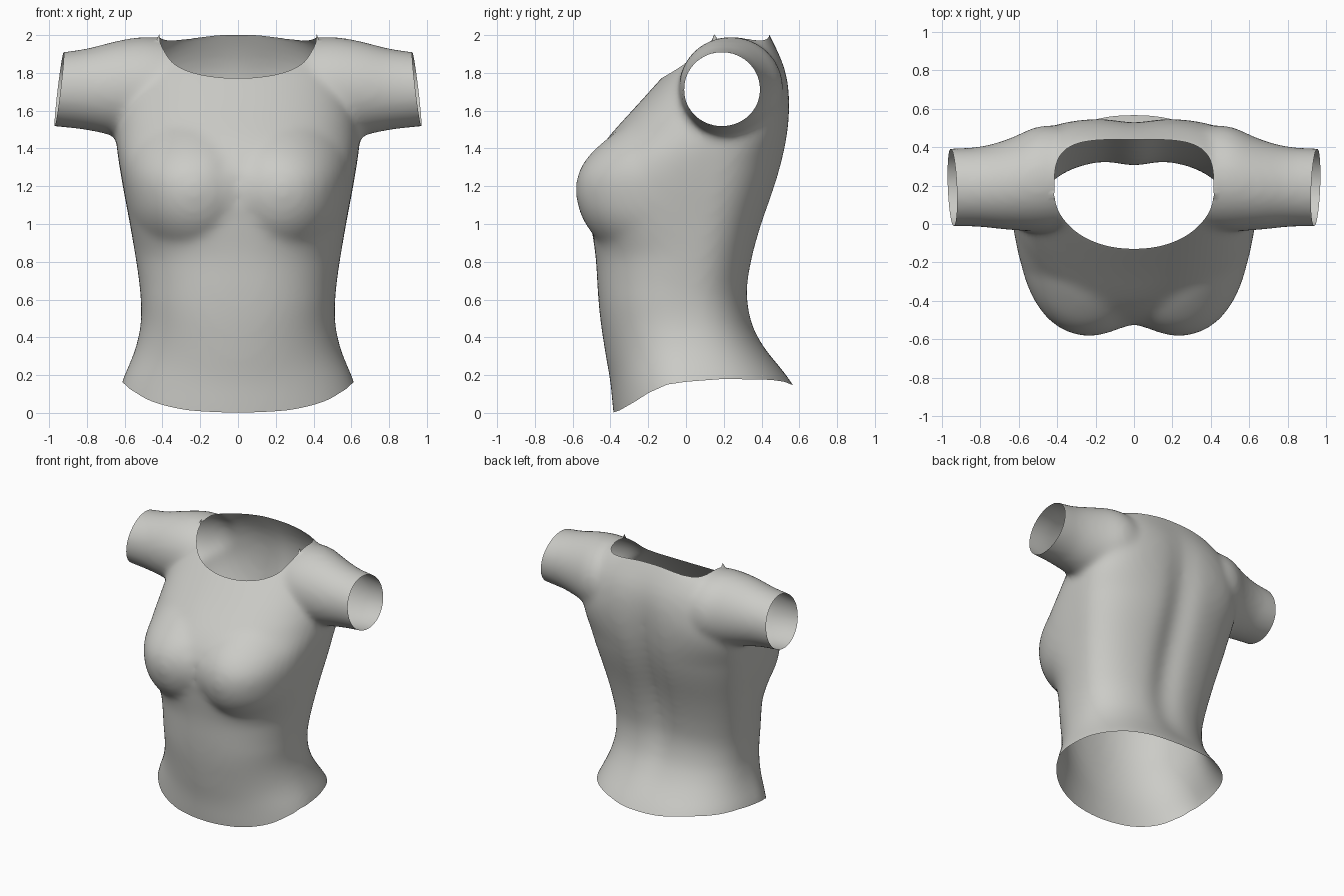
import bpy, bmesh, math

if "Cube" in bpy.data.objects:
    bpy.data.objects.remove(bpy.data.objects["Cube"])

# torso rings: height, half width, front y, back y
TORSO = [(-.12, .66, -.37, .70), (.0, .655, -.385, .655), (.17, .615, -.40, .555), (.3, .555, -.425, .45),
         (.4, .525, -.44, .385), (.5, .51, -.455, .347), (.65, .517, -.468, .33), (.8, .538, -.475, .355),
         (.9, .555, -.487, .38), (1.0, .572, -.505, .41), (1.2, .61, -.525, .48), (1.32, .63, -.505, .515),
         (1.42, .645, -.445, .535), (1.5, .645, -.378, .545), (1.6, .63, -.285, .552), (1.7, .60, -.195, .55),
         (1.8, .57, -.105, .535), (1.9, .515, -.01, .497), (1.96, .455, .06, .462), (2.01, .37, .14, .435),
         (2.05, .27, .19, .42)]
# sleeve rings: x, centre y, centre z, y radius, z radius
SLEEVE = [(.3, .24, 1.71, .26, .25), (.4, .24, 1.715, .275, .27), (.5, .238, 1.72, .278, .275),
          (.65, .205, 1.717, .237, .252), (.8, .193, 1.713, .207, .214), (1.05, .19, 1.71, .20, .185)]
HEM = [(-.6, .0), (-.39, .0), (-.35, .014), (-.27, .06), (-.2, .105), (-.1, .15), (0, .165),
       (.2, .18), (.45, .175), (.52, .165), (.62, .125)]
N = 128


def lerp(table, t):
    for a, b in zip(table, table[1:]):
        if t <= b[0]:
            f = max(0, (t - a[0]) / (b[0] - a[0]))
            return [p + (q - p) * f for p, q in zip(a, b)]
    return list(table[-1])


def smooth_table(table, step, width):
    # resample a table evenly, averaging to round off its corners
    lo, hi = table[0][0], table[-1][0]
    out = []
    for i in range(int((hi - lo) / step) + 1):
        z = lo + i * step
        w = min(width, z - lo, hi - z)
        rows = [lerp(table, z + w * k / 4) for k in range(-4, 5)]
        out.append([z] + [sum(r[c] for r in rows) / 9 for c in range(1, len(table[0]))])
    return out


def ramp(t, a, b):
    f = max(0, min(1, (t - a) / (b - a)))
    return f * f * (3 - 2 * f)


def loft(bm, rings):
    vs = [[bm.verts.new(p) for p in r] for r in rings]
    for a, b in zip(vs, vs[1:]):
        for i in range(N):
            j = (i + 1) % N
            bm.faces.new((a[i], a[j], b[j], b[i]))
    bm.faces.new(vs[0][::-1])
    bm.faces.new(vs[-1])


def torso_ring(z, w, front, back):
    yc = min(.2, max(.0, (z - .6) * .2))
    n_front = 1.95 + .35 * ramp(z, .2, .6) + .8 * ramp(z, .8, 1.1) * (1 - ramp(z, 1.2, 1.5)) - .2 * ramp(z, 1.6, 1.9)
    n_back = 2.4 + .7 * ramp(z, 1.3, 1.65)
    pts = []
    for i in range(N):
        a = 2 * math.pi * i / N
        c, s = math.cos(a), math.sin(a)
        n = n_front if s < 0 else n_back
        x = w * math.copysign(abs(c) ** (2 / n), c)
        y = abs(s) ** (2 / n)
        if s < 0:   # front with bust
            y = yc - (yc - front) * y
            rz = .26 if z < 1.17 else .34
            r2 = ((abs(x) - .32) / .275) ** 2 + ((z - 1.17) / rz) ** 2
            y -= .08 * max(0, 1 - r2) ** .8
        else:       # back with spine groove
            y = yc + (back - yc) * y
            y -= .045 * math.exp(-(x / .11) ** 2) * max(0, math.sin(math.pi * min(1, max(0, (z - .25) / 1.7))))
        pts.append((x, y, z))
    return pts


# closed body: torso and two sleeves
bm = bmesh.new()
loft(bm, [torso_ring(*r) for r in smooth_table(TORSO, .02, .06)])
for side in (-1, 1):
    loft(bm, [[(side * x, cy + ry * math.cos(side * 2 * math.pi * i / N), cz + rz * math.sin(side * 2 * math.pi * i / N))
               for i in range(N)] for x, cy, cz, ry, rz in smooth_table(SLEEVE, .025, .06)])
bmesh.ops.recalc_face_normals(bm, faces=bm.faces)
mesh = bpy.data.meshes.new("shirt")
bm.to_mesh(mesh)
bm.free()
shirt = bpy.data.objects.new("shirt", mesh)
bpy.context.collection.objects.link(shirt)

# fuse the parts into one soft surface
remesh = shirt.modifiers.new("fuse", 'REMESH')
remesh.mode = 'VOXEL'
remesh.voxel_size = .02
soft = shirt.modifiers.new("soften", 'SMOOTH')
soft.factor = .5
soft.iterations = 16
fused = bpy.data.meshes.new_from_object(shirt.evaluated_get(bpy.context.evaluated_depsgraph_get()))
shirt.modifiers.clear()
shirt.data = fused


def hem_height(x, y):
    return lerp(HEM, y)[1]


def neck_height(x, y):
    d = y - .15
    if d < 0:
        s = abs(x / .415) ** 2.1 + abs(d / .30) ** 2.1 - 1
    else:
        s = abs(x / .415) ** 4 + abs(d / .29) ** 4 - 1
    return max(1.6, 1.98 + 1.5 * min(s, 2))


def cut(bm, height, above):
    # flatten the curved cut, slice it, and bend it back
    for v in bm.verts:
        v.co.z -= height(v.co.x, v.co.y)
    bmesh.ops.bisect_plane(bm, geom=bm.verts[:] + bm.edges[:] + bm.faces[:], plane_co=(0, 0, 0),
                           plane_no=(0, 0, 1), clear_outer=above, clear_inner=not above)
    for v in bm.verts:
        v.co.z += height(v.co.x, v.co.y)


# open the hem, neck and sleeve ends
bm = bmesh.new()
bm.from_mesh(fused)
cut(bm, hem_height, False)
cut(bm, neck_height, True)
for side in (-1, 1):
    bmesh.ops.bisect_plane(bm, geom=bm.verts[:] + bm.edges[:] + bm.faces[:], plane_co=(side * .947, .19, 1.71),
                           plane_no=(side, -.04, .12), clear_outer=True)
for f in bm.faces:
    f.smooth = True
bm.to_mesh(fused)
bm.free()

cloth = bpy.data.materials.new("light grey cloth")
cloth.diffuse_color = (.6, .6, .57, 1)
cloth.use_nodes = True
cloth.node_tree.nodes["Principled BSDF"].inputs["Base Color"].default_value = cloth.diffuse_color
fused.materials.clear()
fused.materials.append(cloth)
